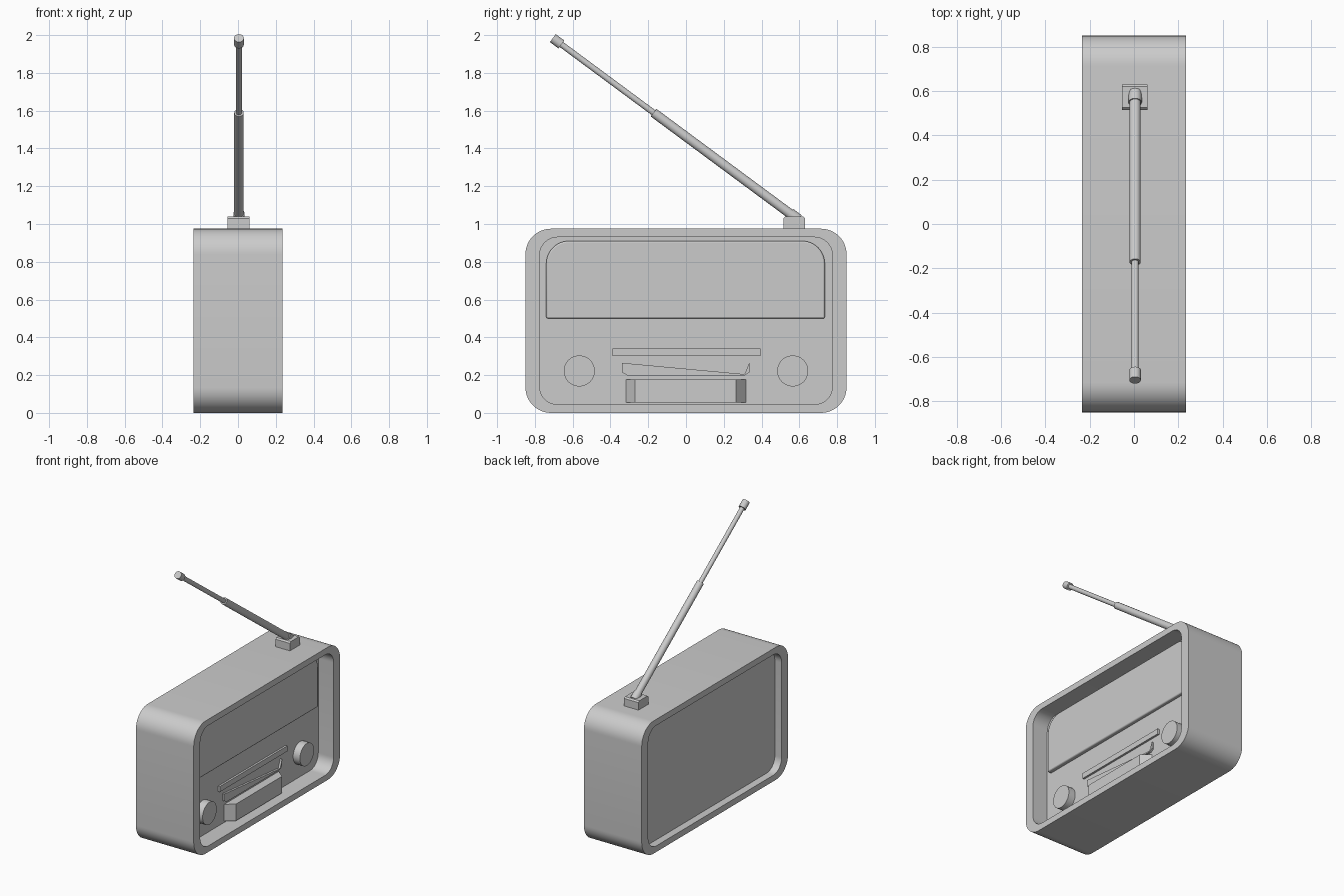
import bpy, bmesh, math
from mathutils import Vector

if "Cube" in bpy.data.objects:
    bpy.data.objects.remove(bpy.data.objects["Cube"])


def make(name, bm, smooth=True, bevel=0):
    bmesh.ops.recalc_face_normals(bm, faces=bm.faces)
    me = bpy.data.meshes.new(name)
    bm.to_mesh(me)
    bm.free()
    ob = bpy.data.objects.new(name, me)
    bpy.context.collection.objects.link(ob)
    bpy.context.view_layer.objects.active = ob
    ob.select_set(True)
    if bevel:
        m = ob.modifiers.new("edge_bevel", 'BEVEL')
        m.width, m.segments, m.limit_method = bevel, 2, 'ANGLE'
        m.angle_limit = math.radians(50)
    if smooth:
        bpy.ops.object.shade_smooth_by_angle(angle=math.radians(35))
    ob.select_set(False)
    return ob


def rounded(y0, y1, z0, z1, r_top, r_bot, n=12):
    """Rounded rectangle outline in the y-z plane."""
    pts = []
    for i, (y, z, r) in enumerate([(y1, z1, r_top), (y0, z1, r_top), (y0, z0, r_bot), (y1, z0, r_bot)]):
        if r == 0:
            pts.append((y, z))
            continue
        cy = y - math.copysign(r, y)
        cz = z - r if i < 2 else z + r
        for k in range(n + 1):
            a = math.pi / 2 * (i + k / n)
            pts.append((cy + r * math.cos(a), cz + r * math.sin(a)))
    return pts


def bridge(bm, a, b):
    for i in range(len(a)):
        j = (i + 1) % len(a)
        bm.faces.new((a[i], a[j], b[j], b[i]))


def prism(name, pts, x0, x1, **kw):
    """Extrude a y-z outline along x."""
    bm = bmesh.new()
    a, b = ([bm.verts.new((x, y, z)) for y, z in pts] for x in (x0, x1))
    bm.faces.new(a)
    bm.faces.new(b)
    bridge(bm, a, b)
    return make(name, bm, **kw)


def rod(name, p, q, r0, r1=None, segs=24):
    p, q = Vector(p), Vector(q)
    bm = bmesh.new()
    bmesh.ops.create_cone(bm, cap_ends=True, segments=segs, radius1=r0,
                          radius2=r0 if r1 is None else r1, depth=(q - p).length)
    bm.transform((q - p).to_track_quat('Z', 'Y').to_matrix().to_4x4())
    bmesh.ops.translate(bm, verts=bm.verts, vec=(p + q) / 2)
    return make(name, bm)


# Outer case: a rounded sleeve open at both large faces
outer = rounded(-.85, .85, 0, .975, .135, .135)
inner = rounded(-.775, .775, .045, .93, .095, .095)
bm = bmesh.new()
loops = [[bm.verts.new((x, y, z)) for y, z in pts]
         for x, pts in ((-.235, outer), (.235, outer), (.235, inner), (-.235, inner))]
for i in range(4):
    bridge(bm, loops[i], loops[(i + 1) % 4])
make("case", bm)

# Recessed core closing the sleeve, with the raised speaker panel
prism("core_panel", inner, -.18, .11)
prism("speaker_panel", rounded(-.74, .735, .5, .91, .12, 0), .10, .138, bevel=.008)

# Tuning strip and slanted tape slot flap
prism("tuning_strip", rounded(-.39, .395, .30, .34, 0, 0), .10, .125, smooth=False)
prism("tape_flap", [(-.34, .265), (.31, .205), (.335, .265), (.335, .215),
                    (.31, .198), (-.31, .198), (-.34, .215)], .10, .125, smooth=False)

# Tape door: trapezoid in plan with angled cheeks
bm = bmesh.new()
plan = [(.10, -.325), (.172, -.27), (.172, .265), (.10, .325)]
lo, hi = ([bm.verts.new((x, y, z)) for x, y in plan] for z in (.055, .178))
bm.faces.new(lo)
bm.faces.new(hi)
bridge(bm, lo, hi)
make("tape_door", bm, smooth=False)

# Knobs
for side, y in (("left", -.565), ("right", .565)):
    rod(side + "_knob", (.10, y, .222), (.165, y, .222), .082, segs=48)

# Antenna foot
prism("antenna_foot", [(.515, .96), (.515, 1.03), (.525, 1.04), (.62, 1.04),
                       (.63, 1.03), (.63, .96)], -.055, .062, smooth=False)

# Telescopic antenna
start, end = Vector((.005, .595, 1.022)), Vector((.005, -.705, 1.984))


def along(t):
    return start.lerp(end, t)


rod("antenna_hinge", along(0), along(.035), .03)
rod("antenna_lower", along(.03), along(.59), .025)
rod("antenna_upper", along(.585), along(.97), .016)
rod("antenna_tip", along(.965), along(1), .026)
